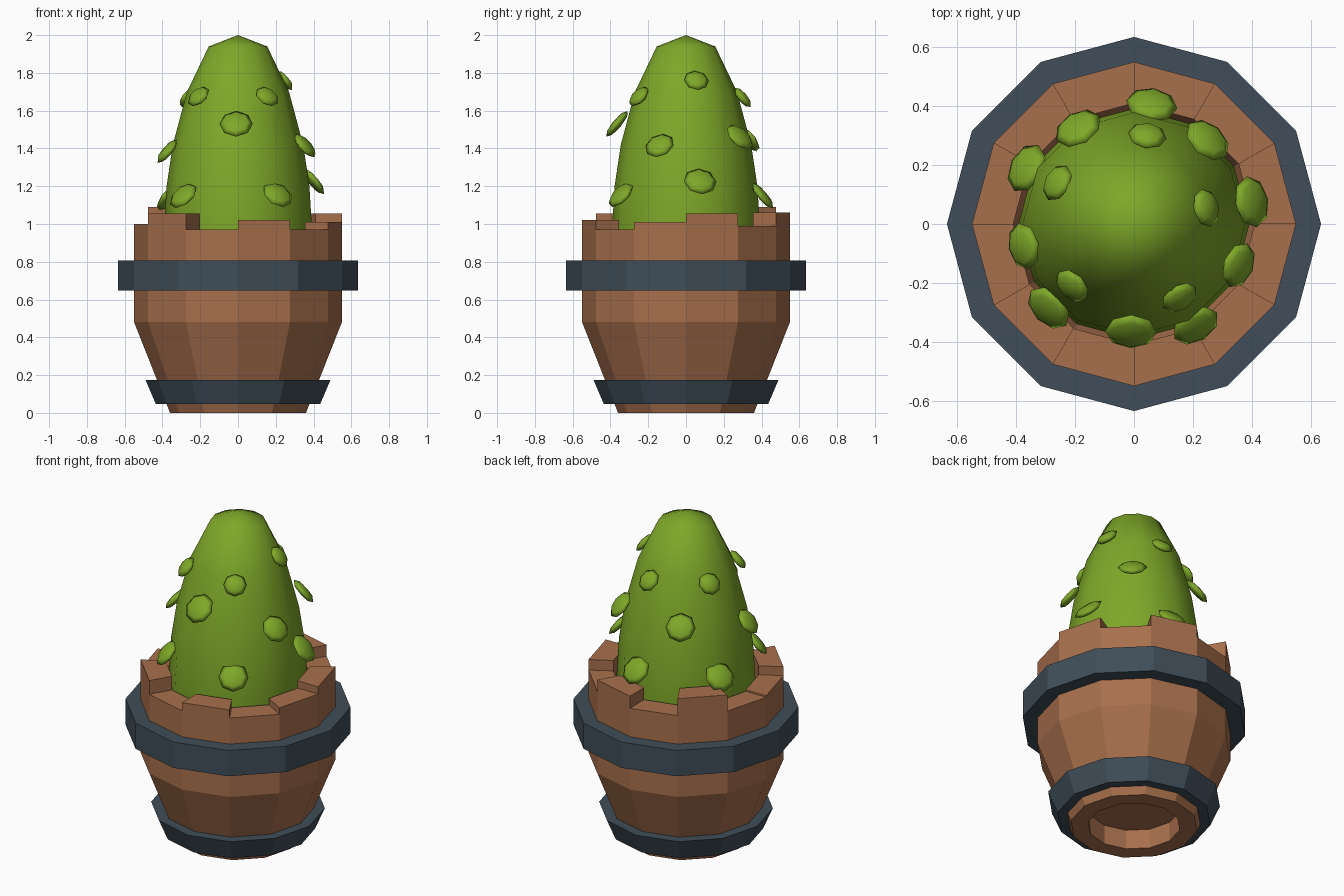
import bpy, bmesh, math
from mathutils import Vector

if "Cube" in bpy.data.objects:
    bpy.data.objects.remove(bpy.data.objects["Cube"])

N = 12


def material(name, rgb):
    m = bpy.data.materials.new(name)
    m.diffuse_color = (*rgb, 1)
    m.use_nodes = True
    m.node_tree.nodes["Principled BSDF"].inputs["Base Color"].default_value = m.diffuse_color
    return m


WOOD = material("brown_wood", (0.39, 0.16, 0.073))
IRON = material("dark_iron", (0.05, 0.075, 0.1))
GREEN = material("plant_green", (0.21, 0.39, 0.022))


def finish(bm, name, mat, smooth=False):
    bmesh.ops.recalc_face_normals(bm, faces=bm.faces)
    me = bpy.data.meshes.new(name)
    bm.to_mesh(me)
    bm.free()
    me.materials.append(mat)
    for p in me.polygons:
        p.use_smooth = smooth
    ob = bpy.data.objects.new(name, me)
    bpy.context.collection.objects.link(ob)
    return ob


def polar(r, z, k):
    a = math.tau * k / N
    return (r * math.cos(a), r * math.sin(a), z)


def lathe(name, profile, mat, closed=False, smooth=False):
    """Revolve (r, z) points; an open profile gets end caps."""
    bm = bmesh.new()
    rings = [[bm.verts.new(polar(r, z, k)) for k in range(N)] for r, z in profile]
    pairs = list(zip(rings, rings[1:]))
    if closed:
        pairs.append((rings[-1], rings[0]))
    for a, b in pairs:
        for k in range(N):
            j = (k + 1) % N
            bm.faces.new((a[k], a[j], b[j], b[k]))
    if not closed:
        bm.faces.new(rings[0])
        bm.faces.new(rings[-1])
    bmesh.ops.remove_doubles(bm, verts=bm.verts, dist=1e-5)
    return finish(bm, name, mat, smooth)


# Barrel staves: one wedge per side, each with its own height
heights = [1.055, 0.99, 1.06, 0.985, 1.09, 0.99, 1.0, 1.055, 0.97, 1.02, 0.97, 1.01]
bm = bmesh.new()
for k, h in enumerate(heights):
    prof = [(0.36, 0), (0.55, 0.48), (0.55, h), (0.41, h), (0.41, 0.6), (0.26, 0.14), (0.26, 0)]
    a = [bm.verts.new(polar(r, z, k)) for r, z in prof]
    b = [bm.verts.new(polar(r, z, k + 1)) for r, z in prof]
    bm.faces.new(a)
    bm.faces.new(b)
    for i in range(len(prof)):
        j = (i + 1) % len(prof)
        bm.faces.new((a[i], a[j], b[j], b[i]))
finish(bm, "barrel_staves", WOOD)

# Recessed barrel floor
lathe("barrel_floor", [(0.265, 0.12), (0.265, 0.14)], WOOD)

# Iron hoops
lathe("upper_hoop", [(0.635, 0.648), (0.635, 0.808), (0.54, 0.808), (0.54, 0.648)], IRON, closed=True)
lathe("lower_hoop", [(0.435, 0.047), (0.49, 0.175), (0.41, 0.175), (0.36, 0.047)], IRON, closed=True)

# Plant body
lathe("plant_body", [(0.38, 0.8), (0.392, 0.97), (0.378, 1.2), (0.345, 1.42),
                     (0.27, 1.7), (0.155, 1.94), (0.0, 2.0)], GREEN, smooth=True)

# Leaf pads: thin lenses tilted up and outward (x, y, z, radius)
pads = [(0.06, 0.405, 1.15, 0.088), (-0.19, 0.325, 1.45, 0.085), (0.25, 0.285, 1.46, 0.085),
        (-0.365, 0.19, 1.14, 0.088), (0.4, 0.075, 1.225, 0.088), (-0.375, -0.075, 1.385, 0.08),
        (0.355, -0.14, 1.415, 0.08), (-0.29, -0.285, 1.15, 0.085), (-0.01, -0.365, 1.53, 0.088),
        (0.21, -0.345, 1.155, 0.085), (0.045, 0.3, 1.67, 0.066), (-0.26, 0.14, 1.67, 0.066),
        (0.245, 0.055, 1.76, 0.066), (-0.21, -0.21, 1.675, 0.066), (0.155, -0.25, 1.675, 0.066)]
for i, (x, y, z, r) in enumerate(pads):
    bm = bmesh.new()
    bmesh.ops.create_uvsphere(bm, u_segments=8, v_segments=4, radius=1)
    bmesh.ops.scale(bm, vec=(r, r, 0.024), verts=bm.verts)
    ob = finish(bm, f"leaf_pad_{i + 1}", GREEN, smooth=True)
    out = Vector((x, y, 0)).normalized()
    normal = out * math.cos(math.radians(40)) + Vector((0, 0, math.sin(math.radians(40))))
    ob.rotation_euler = normal.to_track_quat('Z', 'Y').to_euler()
    ob.location = (x, y, z)
